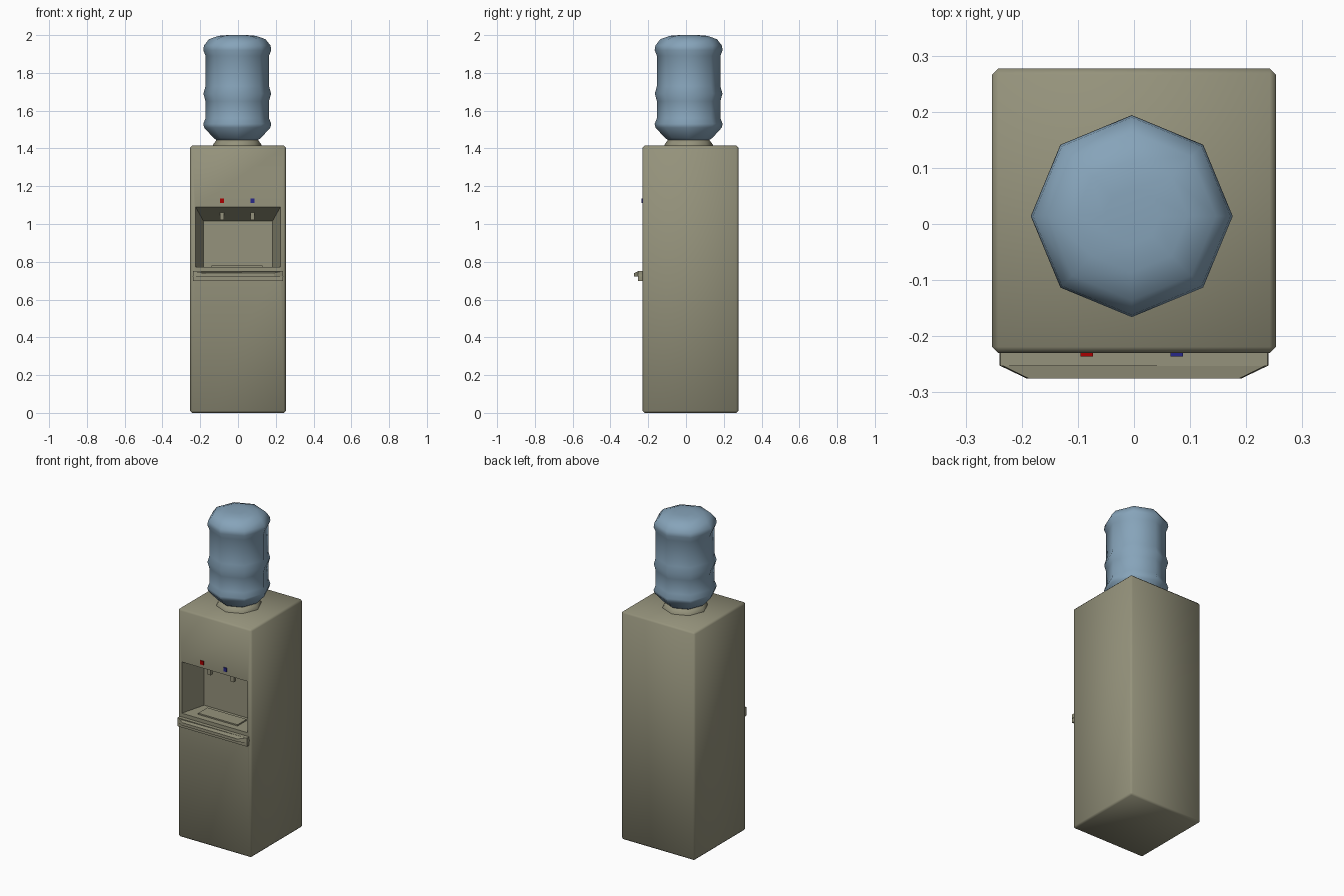
import bpy, bmesh, math
from mathutils import Matrix

if "Cube" in bpy.data.objects:
    bpy.data.objects.remove(bpy.data.objects["Cube"])

CX, CY = -0.004, 0.014   # bottle axis


def material(name, rgb):
    m = bpy.data.materials.new(name)
    m.diffuse_color = (*rgb, 1)
    m.use_nodes = True
    m.node_tree.nodes["Principled BSDF"].inputs["Base Color"].default_value = m.diffuse_color
    return m


BEIGE = material("beige_plastic", (0.30, 0.29, 0.20))
BLUE = material("bottle_blue", (0.24, 0.37, 0.49))
RED_B = material("button_red", (0.40, 0.0, 0.0))
BLUE_B = material("button_blue", (0.02, 0.02, 0.25))


def finish(bm, name, mat, angle=None):
    bmesh.ops.recalc_face_normals(bm, faces=bm.faces[:])
    me = bpy.data.meshes.new(name)
    bm.to_mesh(me)
    bm.free()
    me.materials.append(mat)
    ob = bpy.data.objects.new(name, me)
    bpy.context.collection.objects.link(ob)
    if angle:
        bpy.ops.object.select_all(action='DESELECT')
        ob.select_set(True)
        bpy.context.view_layer.objects.active = ob
        bpy.ops.object.shade_smooth_by_angle(angle=math.radians(angle))
    return ob


def box_bm(lo, hi):
    bm = bmesh.new()
    size = [b - a for a, b in zip(lo, hi)]
    mid = [(a + b) / 2 for a, b in zip(lo, hi)]
    bmesh.ops.create_cube(bm, size=1, matrix=Matrix.Translation(mid) @ Matrix.Diagonal((*size, 1)))
    return bm


def box(name, lo, hi, mat):
    return finish(box_bm(lo, hi), name, mat)


def lathe(name, profile, mat, sides=8):
    """Capped turned shape from (radius, z) points."""
    bm = bmesh.new()
    rings = [[bm.verts.new((CX + r * math.cos(i * math.tau / sides),
                            CY + r * math.sin(i * math.tau / sides), z))
              for i in range(sides)] for r, z in profile]
    for a, b in zip(rings, rings[1:]):
        for i in range(sides):
            j = (i + 1) % sides
            bm.faces.new((a[i], a[j], b[j], b[i]))
    bm.faces.new(rings[0])
    bm.faces.new(rings[-1])
    return finish(bm, name, mat, 60)


def fit_face(face, half_w, y, z0, z1):
    """Move a four-cornered front face onto a given rectangle."""
    c = face.calc_center_median()
    for v in face.verts:
        v.co = (half_w if v.co.x > c.x else -half_w, y, z1 if v.co.z > c.z else z0)


# Cabinet: chamfered box with a tapering dispenser niche
bm = box_bm((-0.253, -0.23, 0), (0.253, 0.277, 1.415))
bmesh.ops.bevel(bm, geom=bm.edges[:], offset=0.011, segments=1, affect='EDGES')
bm.normal_update()
front = min(bm.faces, key=lambda f: f.normal.y * f.calc_area())
bmesh.ops.inset_individual(bm, faces=[front], thickness=0.02)
fit_face(front, 0.225, -0.23, 0.772, 1.09)
bmesh.ops.inset_individual(bm, faces=[front], thickness=0.02)
fit_face(front, 0.183, -0.07, 0.772, 1.016)
finish(bm, "cabinet", BEIGE, 50)

# Bottle and its seat
lathe("bottle_collar", [(0.13, 1.41), (0.128, 1.42), (0.108, 1.448)], BEIGE)
lathe("bottle", [(0.105, 1.442), (0.125, 1.455), (0.175, 1.51), (0.18, 1.53),
                 (0.168, 1.56), (0.168, 1.65), (0.179, 1.69), (0.168, 1.73),
                 (0.168, 1.89), (0.18, 1.92), (0.176, 1.945), (0.15, 1.978),
                 (0.10, 1.996), (0.05, 2.0)], BLUE)

# Buttons and taps
for side, x, mat in (("hot", -0.084, RED_B), ("cold", 0.076, BLUE_B)):
    box(side + "_button", (x - 0.011, -0.236, 1.112), (x + 0.011, -0.225, 1.136), mat)
    box(side + "_tap", (x - 0.011, -0.165, 1.022), (x + 0.011, -0.143, 1.07), BEIGE)

# Drip grille on the niche floor
box("drip_grille", (-0.14, -0.19, 0.765), (0.13, -0.10, 0.78), BEIGE)

# Drip tray: lower ledge and chamfered lip
box("tray_ledge", (-0.238, -0.253, 0.697), (0.238, -0.225, 0.75), BEIGE)
bm = bmesh.new()
half = [(0.24, -0.225), (0.24, -0.252), (0.192, -0.275)]
outline = half + [(-x, y) for x, y in reversed(half)]
low = bm.faces.new([bm.verts.new((x, y, 0.722)) for x, y in outline])
res = bmesh.ops.extrude_face_region(bm, geom=[low])
for v in res["geom"]:
    if isinstance(v, bmesh.types.BMVert):
        v.co.z = 0.74 if v.co.y < -0.26 else 0.75
        v.co.x *= 0.98
finish(bm, "tray_lip", BEIGE)
